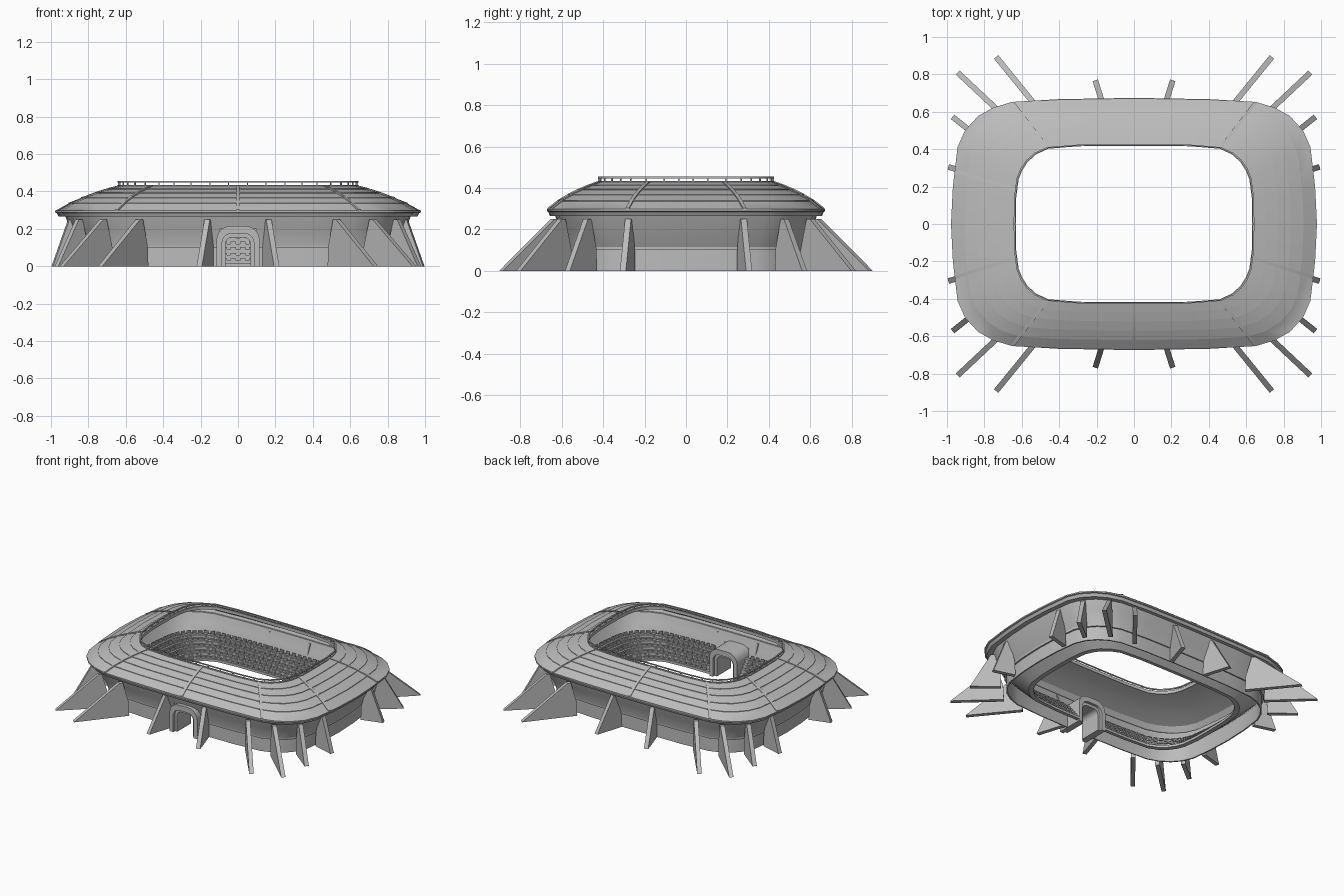
import bpy, bmesh, math
from mathutils import Vector, Matrix

cube = bpy.data.objects.get("Cube")
if cube:
    bpy.data.objects.remove(cube, do_unlink=True)

grey = bpy.data.materials.new("concrete grey")
grey.use_nodes = True
grey.diffuse_color = (0.5, 0.5, 0.5, 1)
grey.node_tree.nodes["Principled BSDF"].inputs["Base Color"].default_value = (0.5, 0.5, 0.5, 1)

# Quarter outlines of the eave and of the roof opening
EAVE = [(0, .67), (.1, .67), (.4, .665), (.65, .65), (.75, .62), (.83, .575), (.9, .5),
        (.94, .41), (.965, .2), (.975, 0)]
OPENING = [(0, .42), (.1, .42), (.3, .418), (.46, .405), (.525, .375), (.57, .335), (.6, .29),
           (.62, .24), (.633, .14), (.635, 0)]


def full(q):
    half = q + [(x, -y) for x, y in reversed(q[:-1])]
    return half + [(-x, y) for x, y in reversed(half[1:-1])]


OUTER, INNER = full(EAVE), full(OPENING)
N = len(OUTER)


def at(u, t, z=0):
    """Point at outline position u; t runs from the opening (0) to the eave (1)."""
    i, f = int(math.floor(u)), u - math.floor(u)
    def ring(k):
        return Vector((*INNER[k % N], z)).lerp(Vector((*OUTER[k % N], z)), t)
    return ring(i).lerp(ring(i + 1), f)


def walk(t, step):
    """Evenly spaced (point, tangent) pairs along the outline."""
    out = []
    for i in range(N):
        a, b = at(i, t), at(i + 1, t)
        n = max(1, round((b - a).length / step))
        out += [(a.lerp(b, (k + .5) / n), (b - a).normalized()) for k in range(n)]
    return out


def finish(name, bm, smooth=True):
    bmesh.ops.recalc_face_normals(bm, faces=bm.faces)
    me = bpy.data.meshes.new(name)
    bm.to_mesh(me)
    bm.free()
    ob = bpy.data.objects.new(name, me)
    bpy.context.collection.objects.link(ob)
    me.materials.append(grey)
    if smooth:
        bpy.ops.object.select_all(action='DESELECT')
        ob.select_set(True)
        bpy.context.view_layer.objects.active = ob
        bpy.ops.object.shade_smooth_by_angle(angle=math.radians(28))
    return ob


def loft(bm, rings, loop):
    """Skin closed cross-sections; join the ends if loop, else cap them."""
    vs = [[bm.verts.new(p) for p in r] for r in rings]
    m = len(vs[0])
    for i in range(len(vs) if loop else len(vs) - 1):
        a, b = vs[i], vs[(i + 1) % len(vs)]
        for j in range(m):
            k = (j + 1) % m
            bm.faces.new((a[j], a[k], b[k], b[j]))
    if not loop:
        bm.faces.new(vs[0])
        bm.faces.new(vs[-1])


def ring_part(name, profile, gap_below=0):
    bm = bmesh.new()
    loft(bm, [[at(i, t, z) for t, z in profile] for i in range(N)], True)
    # leave the gateway open
    cut = [f for f in bm.faces if f.calc_center_median().z < gap_below
           and abs(f.calc_center_median().x) < .09 and f.calc_center_median().y < 0]
    bmesh.ops.delete(bm, geom=cut, context='FACES')
    return finish(name, bm)


def box(bm, centre, tangent, size):
    side = Vector((-tangent.y, tangent.x, 0))
    m = Matrix((tangent, side, Vector((0, 0, 1)))).transposed().to_4x4()
    m.translation = centre
    bmesh.ops.create_cube(bm, size=1, matrix=m @ Matrix.Diagonal((*size, 1)))


# Outer wall: upright base, small ledge, then leaning out to the eave
ring_part("outer_wall", [(.6, 0), (.6, .1), (.635, .1), (.635, .115), (.77, .2), (.85, .268),
                         (.8, .268), (.72, .2), (.57, .115), (.57, 0)], .19)

# Roof shell of overlapping bands, with an eave rim
BANDS = [(1, .298), (.8, .337), (.6, .367), (.4, .392), (.2, .413), (0, .43)]
top = [BANDS[0]]
for (t, z) in BANDS[1:-1]:
    top += [(t, z - .002), (t, z + .002)]
top.append(BANDS[-1])
under = [(t, z - .016) for t, z in reversed(BANDS[1:])]
ring_part("roof", [(.84, .265), (.95, .265), (.985, .285), (1.01, .288), (1.01, .298)]
          + top + under + [(.88, .285)])

# Raised roof ribs
bm = bmesh.new()
for u in (0, 3, 7.6, 10.4, 15, 18, 21, 25.6, 28.4, 33):
    d = at(u, 1) - at(u, 0)
    side = Vector((-d.y, d.x, 0)).normalized() * .009
    rings = []
    for t, z in BANDS:
        lo, hi = at(u, t, z - .008), at(u, t, z + .005)
        rings.append([lo - side, lo + side, hi + side, hi - side])
    loft(bm, rings, False)
finish("roof_ribs", bm)

# Railing round the opening
ring_part("railing_top", [(0, .447), (.025, .447), (.025, .455), (0, .455)])
ring_part("railing_kerb", [(-.01, .412), (.025, .412), (.025, .435), (-.01, .435)])
bm = bmesh.new()
for p, tan in walk(.0125, .09):
    box(bm, p + Vector((0, 0, .44)), tan, (.006, .006, .024))
finish("railing_posts", bm, False)

# Stepped stands with rows of seats
ROWS = 5
steps, seats = [(.08, .012)], bmesh.new()
for i in range(ROWS):
    t, z = .08 + .095 * i, .03 + .03 * i
    steps += [(t, z), (t + .095, z)]
    for p, tan in walk(t + .06, .042):
        if abs(p.x) > .13 or p.y > 0:
            box(seats, p + Vector((0, 0, z + .006)), tan, (.03, .014, .012))
            out = Vector((-tan.y, tan.x, 0))
            box(seats, p + out * .007 + Vector((0, 0, z + .012)), tan, (.03, .004, .022))
finish("seats", seats, False)
ring_part("stands", steps + [(.555, .12), (.18, .012)], .19)


# Arched gateway tunnel at the front
def arch(w, h, r, n=6):
    right = [(w, 0)] + [(w - r + r * math.cos(a), h - r + r * math.sin(a))
                        for a in (math.pi / 2 * k / n for k in range(n + 1))]
    return right + [(-x, z) for x, z in reversed(right)]


def gateway(name, out, inn, y0, y1):
    bm = bmesh.new()
    loft(bm, [[(a[0], y0, a[1]), (a[0], y1, a[1]), (b[0], y1, b[1]), (b[0], y0, b[1])]
              for a, b in zip(arch(*out), arch(*inn))], False)
    finish(name, bm)


gateway("gate_tunnel", (.115, .215, .075), (.085, .175, .05), -.645, -.44)
gateway("gate_inner_frame", (.086, .176, .05), (.066, .155, .035), -.625, -.46)

# Buttress fins: foot, wall top and base points of one quarter, mirrored
FINS = [((.207, .768), (.165, .635)), ((.737, .893), (.535, .645)), ((.943, .81), (.73, .61)),
        ((.97, .573), (.86, .485)), ((.993, .305), (.905, .28))]
bm = bmesh.new()
for sx in (1, -1):
    for sy in (1, -1):
        for foot, head in FINS:
            f, h = Vector((foot[0] * sx, foot[1] * sy, 0)), Vector((head[0] * sx, head[1] * sy, 0))
            d = (f - h).normalized()
            side = Vector((-d.y, d.x, 0)) * .015
            up = Vector((0, 0, .25))
            prof = [h - d * .07, f, h + up, h - d * .025 + up, h - d * .065 + up * .42]
            loft(bm, [[p - side for p in prof], [p + side for p in prof]], False)
finish("buttresses", bm, False)
